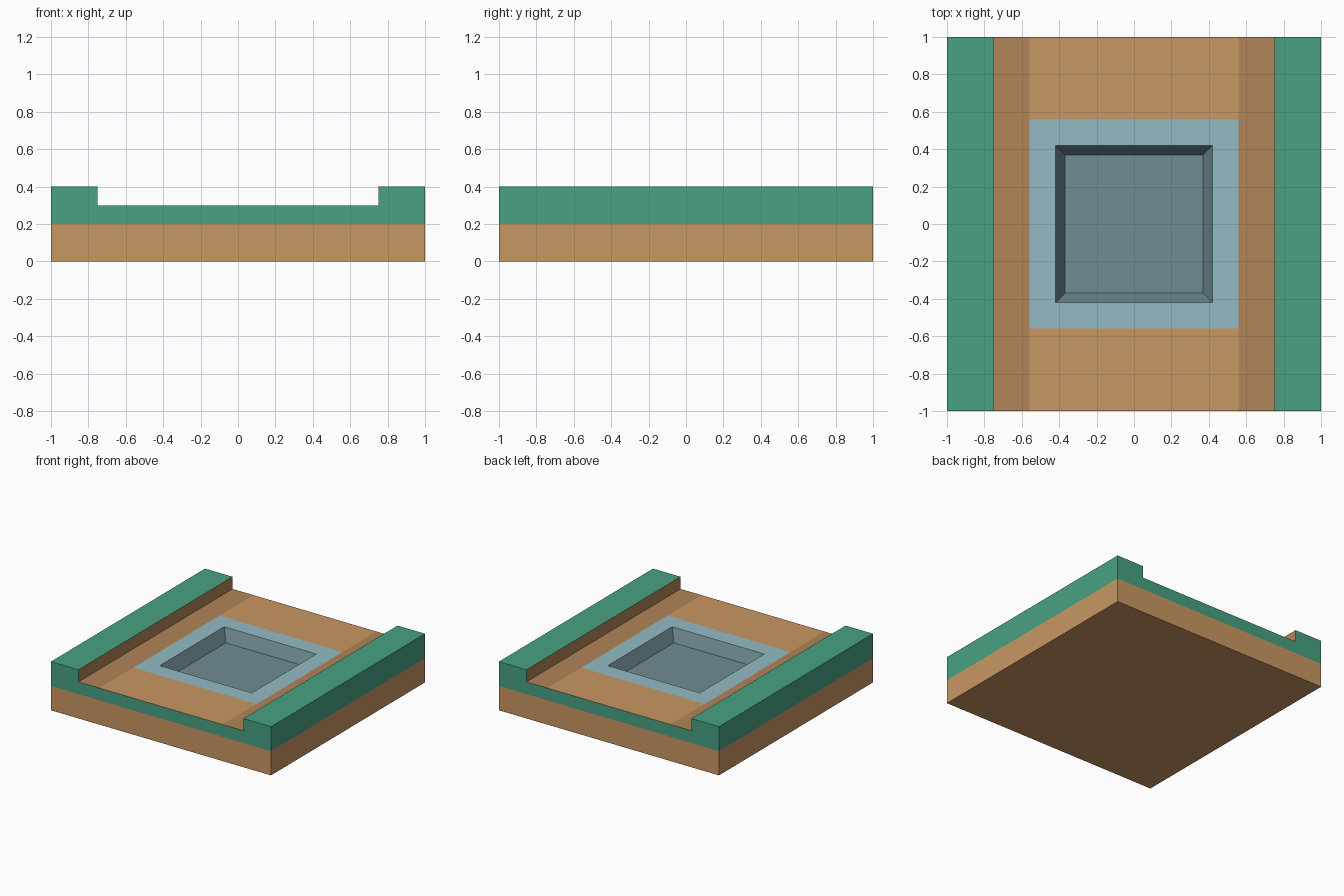
import bpy
import bmesh
from mathutils import Vector

if "Cube" in bpy.data.objects:
    bpy.data.objects.remove(bpy.data.objects["Cube"], do_unlink=True)


def linear(v):
    v /= 255
    return v / 12.92 if v <= 0.04045 else ((v + 0.055) / 1.055) ** 2.4


def material(name, r, g, b):
    m = bpy.data.materials.new(name)
    m.use_nodes = True
    colour = (linear(r), linear(g), linear(b), 1)
    m.diffuse_color = colour
    m.node_tree.nodes["Principled BSDF"].inputs["Base Color"].default_value = colour
    return m


materials = [
    material("earth tan", 201, 151, 98),
    material("dark earth", 177, 133, 89),
    material("grass green", 72, 162, 130),
    material("pale blue", 148, 187, 197),
    material("slate blue", 112, 140, 146),
]
TAN, DARK, GREEN, BLUE, SLATE = range(5)

RAIL, BORDER, PIT = 0.75, 0.56, 0.36      # half widths of channel, blue square, pit
LAYER, FLOOR = 0.2, 0.3                   # heights of soil layer and channel floor

# Slab, cut along the colour borders
bm = bmesh.new()
bmesh.ops.create_cube(bm, size=1)
bmesh.ops.scale(bm, vec=(2, 2, FLOOR), verts=bm.verts)
bmesh.ops.translate(bm, vec=(0, 0, FLOOR / 2), verts=bm.verts)
cuts = [(Vector((s * d, 0, 0)), Vector((1, 0, 0))) for s in (-1, 1) for d in (RAIL, BORDER)]
cuts += [(Vector((0, s * BORDER, 0)), Vector((0, 1, 0))) for s in (-1, 1)]
cuts.append((Vector((0, 0, LAYER)), Vector((0, 0, 1))))
for point, normal in cuts:
    bmesh.ops.bisect_plane(bm, geom=bm.verts[:] + bm.edges[:] + bm.faces[:],
                           plane_co=point, plane_no=normal)
bm.normal_update()

# Raised rails along both sides
tops = [f for f in bm.faces if f.normal.z > 0.9]
rails = [f for f in tops if abs(f.calc_center_median().x) > RAIL]
raised = bmesh.ops.extrude_face_region(bm, geom=rails)["geom"]
bmesh.ops.translate(bm, vec=(0, 0, 0.1),
                    verts=[v for v in raised if isinstance(v, bmesh.types.BMVert)])
bm.normal_update()

# Square pit with sloping walls
centre = [f for f in bm.faces if f.normal.z > 0.9 and f.calc_center_median().xy.length < 0.1]
bmesh.ops.inset_individual(bm, faces=centre, thickness=BORDER - PIT)
bmesh.ops.inset_individual(bm, faces=centre, thickness=0.07, depth=-0.1)
bm.normal_update()


# Colour each face by place and direction
def face_colour(f):
    c = f.calc_center_median()
    x, y = abs(c.x), abs(c.y)
    if x < BORDER and y < BORDER and c.z > 0.1:
        return BLUE if c.z > FLOOR - 0.01 else SLATE
    if abs(x - RAIL) < 0.01 and abs(f.normal.x) > 0.9:
        return DARK
    if f.normal.z > 0.9 and x < RAIL:
        return TAN if x < BORDER else DARK
    return GREEN if c.z > LAYER else TAN


for f in bm.faces:
    f.material_index = face_colour(f)

mesh = bpy.data.meshes.new("channel_tile")
bm.to_mesh(mesh)
bm.free()
for m in materials:
    mesh.materials.append(m)
tile = bpy.data.objects.new("channel_tile", mesh)
bpy.context.collection.objects.link(tile)
